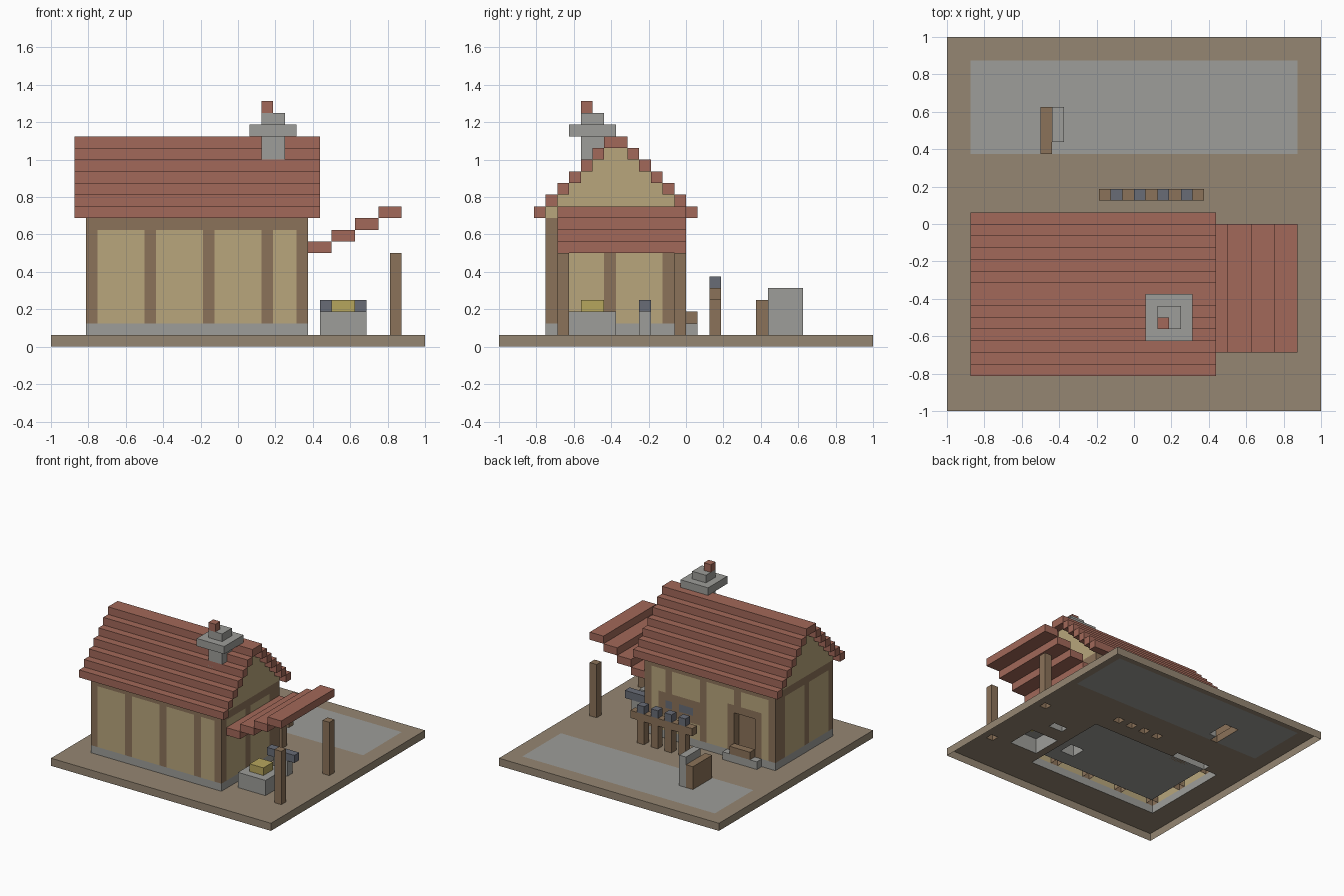
import bpy, bmesh

if "Cube" in bpy.data.objects:
    bpy.data.objects.remove(bpy.data.objects["Cube"])

U = 1 / 16  # one block


def material(name, rgb):
    m = bpy.data.materials.new(name)
    m.diffuse_color = (*rgb, 1)
    m.use_nodes = True
    m.node_tree.nodes["Principled BSDF"].inputs["Base Color"].default_value = m.diffuse_color
    return m


EARTH = material("earth", (0.30, 0.24, 0.17))
STONE = material("stone", (0.34, 0.34, 0.32))
WOOD = material("wood", (0.26, 0.17, 0.10))
PLASTER = material("plaster", (0.48, 0.38, 0.20))
TILE = material("tile", (0.36, 0.14, 0.10))
IRON = material("iron", (0.14, 0.15, 0.18))
EMBER = material("ember", (0.47, 0.38, 0.11))


def finish(name, bm, *mats):
    bmesh.ops.scale(bm, vec=(U, U, U), verts=bm.verts)
    mesh = bpy.data.meshes.new(name)
    bm.to_mesh(mesh)
    bm.free()
    for m in mats:
        mesh.materials.append(m)
    ob = bpy.data.objects.new(name, mesh)
    bpy.context.collection.objects.link(ob)
    return ob


def boxes(name, mat, *items, skip=()):
    """Boxes given as (x0, x1, y0, y1, z0, z1) in blocks; skip drops 'bottom' or 'top'."""
    bm = bmesh.new()
    for x0, x1, y0, y1, z0, z1 in items:
        made = bmesh.ops.create_cube(bm, size=1)["verts"]
        for v in made:
            v.co = (x0 if v.co.x < 0 else x1, y0 if v.co.y < 0 else y1, z0 if v.co.z < 0 else z1)
        for f in {f for v in made for f in v.link_faces}:
            zs = {v.co.z for v in f.verts}
            if (zs == {z0} and "bottom" in skip) or (zs == {z1} and "top" in skip):
                bm.faces.remove(f)
    return finish(name, bm, mat)


def inside(x, y, r):
    return r[0] < x < r[1] and r[2] < y < r[3]


def sheet(name, rect, z, holes, mats, patch=None):
    """Flat block layer with rectangular holes and an optional second colour patch."""
    bm = bmesh.new()
    for i in range(rect[0], rect[1]):
        for j in range(rect[2], rect[3]):
            if any(inside(i + .5, j + .5, h) for h in holes):
                continue
            f = bm.faces.new([bm.verts.new((i + a, j + b, z)) for a, b in ((0, 0), (1, 0), (1, 1), (0, 1))])
            if patch and inside(i + .5, j + .5, patch):
                f.material_index = 1
    bmesh.ops.remove_doubles(bm, verts=bm.verts, dist=1e-4)
    return finish(name, bm, *mats)


# everything that stands on the ground
house = (-13, 6, -12, 0)
chimney = (2, 4, -9, -7)
posts = [(13, 14, -11, -10), (13, 14, -1, 0)]
forge = (7, 11, -10, -6)
anvil_foot = (8, 10, -4, -3)
rack_x = (-2, 0, 2, 4)
rack_legs = [(i, i + 1, 2, 3) for i in rack_x]
step = (-11, -6, 0, 1)
wheel = (-7, -6, 7, 10)
frame = (-8, -7, 6, 10)

# ground slab, open below, with the paved yard
OPEN = ("bottom",)
TUBE = ("bottom", "top")
boxes("ground_rim", EARTH, (-16, 16, -16, 16, 0, 1), skip=TUBE)
sheet("ground", (-16, 16, -16, 16), 1,
      [house, forge, anvil_foot, step, wheel, frame, *posts, *rack_legs],
      (EARTH, STONE), (-14, 14, 6, 14))

# stone footing and floor
boxes("footing", STONE, (*house, 1, 2), skip=TUBE)
sheet("floor", (-12, 5, -11, -1), 2, [chimney], (STONE,))

# side walls: corner posts, studs, top beam, panels and stepped gable
for name, x in (("left", -13), ("right", 5)):
    boxes(name + "_wall_timber", WOOD, *[(x, x + 1, j, j + 1, 2, 10) for j in (-12, -7, -2, -1)],
          (x, x + 1, -12, 0, 10, 11), skip=OPEN)
    boxes(name + "_wall_panels", PLASTER, *[(x, x + 1, j, j + 4, 2, 10) for j in (-11, -6)], skip=OPEN)
    boxes(name + "_gable", PLASTER, *[(x, x + 1, -12 + k, -k, 11 + k, 12 + k) for k in range(6)])

# front wall
boxes("front_wall_timber", WOOD, *[(i, i + 1, -12, -11, 2, 10) for i in (-8, -3, 2)],
      (-12, 5, -12, -11, 10, 12), skip=OPEN)
boxes("front_wall_panels", PLASTER,
      *[(a, b, -12, -11, 2, 10) for a, b in ((-12, -8), (-7, -3), (-2, 2), (3, 5))], skip=OPEN)

# back wall with door and window
back = lambda x0, x1, z0, z1: (x0, x1, -1, 0, z0, z1)
boxes("back_wall_timber", WOOD, back(-3, -2, 2, 10), back(-8, -7, 8, 10), back(2, 3, 2, 4),
      back(2, 3, 7, 10), back(-12, 5, 10, 12), skip=OPEN)
boxes("back_wall_panels", PLASTER, back(-12, -11, 2, 10), back(-11, -8, 8, 10), back(-7, -6, 8, 10),
      back(-6, -3, 2, 10), back(-2, 2, 2, 4), back(3, 4, 2, 4), back(-2, 2, 7, 10),
      back(3, 4, 7, 10), back(4, 5, 2, 10), skip=OPEN)
boxes("door_frame", WOOD, back(-11, -10, 2, 7), back(-7, -6, 2, 7), back(-11, -6, 7, 8))
boxes("door", WOOD, (-10, -7, -2, -1, 2, 7))
boxes("door_step", STONE, (*step, 1, 2), skip=OPEN)
boxes("door_sill", WOOD, (-10, -7, 0, 1, 2, 3))
boxes("window_frame", WOOD, back(-2, 4, 4, 5), back(-2, 4, 6, 7), back(-2, -1, 5, 6),
      back(1, 2, 5, 6), back(3, 4, 5, 6))
boxes("window_panes", IRON, back(-1, 1, 5, 6), back(2, 3, 5, 6))

# stepped main roof: mirrored courses and ridge
courses = []
for k in range(6):
    for y in (-13 + k, -k):
        courses.append((-14, 7, y, y + 1, 11 + k, 12 + k))
boxes("main_roof", TILE, *courses, (-14, 7, -7, -5, 17, 18))

# lean-to roof and its posts
boxes("lean_to_roof", TILE, *[(6 + 2 * k, 8 + 2 * k, -11, 0, 8 + k, 9 + k) for k in range(4)])
boxes("lean_to_posts", WOOD, *[(*p, 1, 8) for p in posts], skip=OPEN)

# chimney with cap and pot
boxes("chimney_shaft", STONE, (*chimney, 2, 18), skip=OPEN)
boxes("chimney_cap", STONE, (1, 5, -10, -6, 18, 19), (*chimney, 19, 20))
boxes("chimney_pot", TILE, (2, 3, -9, -8, 20, 21))

# forge and anvil under the lean-to
boxes("forge_base", STONE, (*forge, 1, 3), skip=OPEN)
boxes("forge_fire", EMBER, (8, 10, -9, -7, 3, 4))
boxes("anvil_foot", STONE, (*anvil_foot, 1, 3), skip=OPEN)
boxes("anvil_top", IRON, (7, 11, -4, -3, 3, 4))

# tool rack in the yard
boxes("rack_legs", WOOD, *[(*r, 1, 4) for r in rack_legs], skip=OPEN)
boxes("rack_bar", WOOD, (-3, 6, 2, 3, 4, 5))
boxes("tool_heads", IRON, *[(*r, 5, 6) for r in rack_legs])

# grindstone
boxes("grindstone_frame", WOOD, (*frame, 1, 4), skip=OPEN)
boxes("grindstone_wheel", STONE, (*wheel, 1, 5), skip=OPEN)
